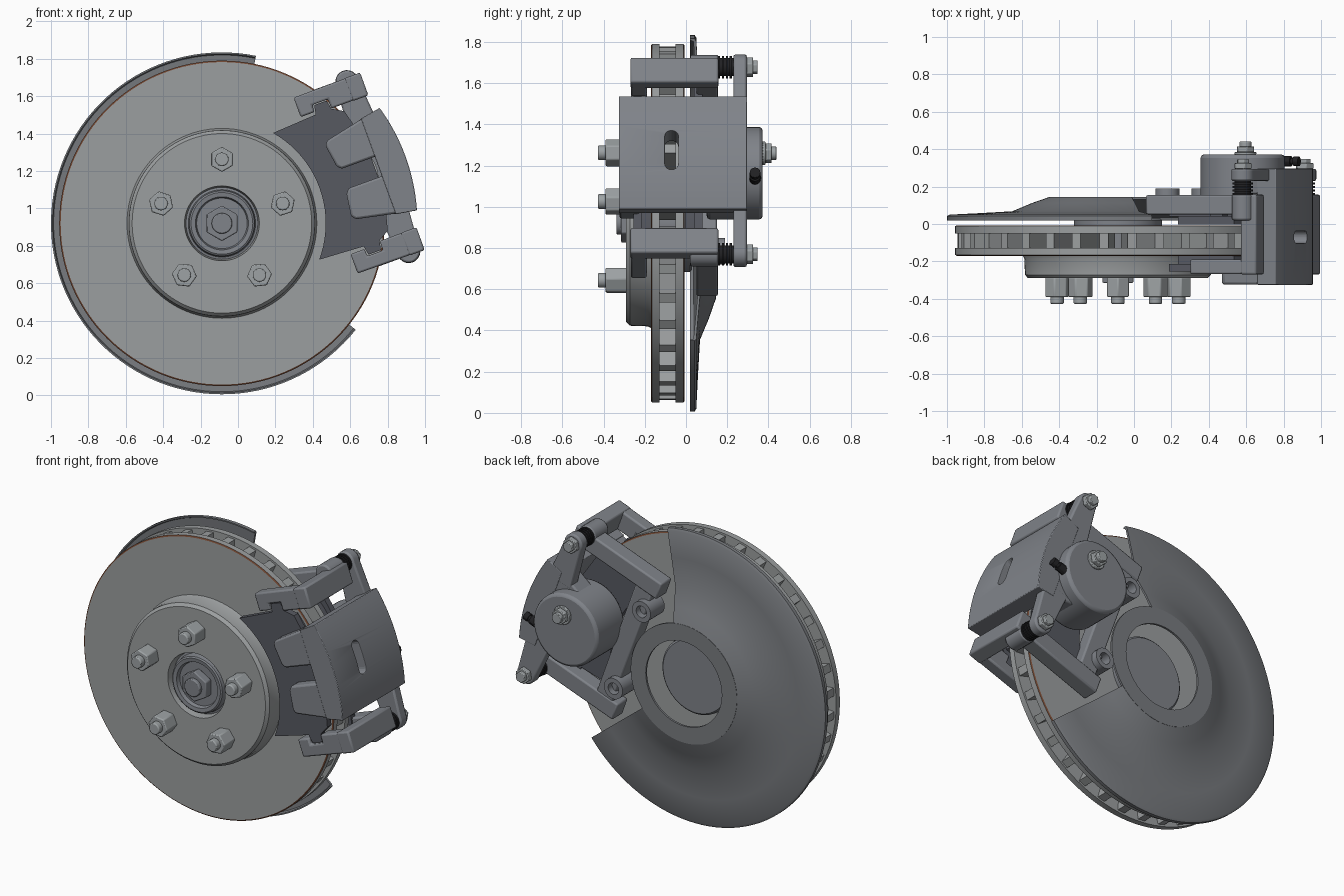
import bpy, bmesh, math
from mathutils import Matrix

if "Cube" in bpy.data.objects:
    bpy.data.objects.remove(bpy.data.objects["Cube"])

CENTRE = (-0.086, 0, 0.92)      # wheel axis, running along y
TILT = math.radians(20)         # caliper sits 20 degrees above +x


def material(name, r, g, b):
    m = bpy.data.materials.new(name)
    m.diffuse_color = (r, g, b, 1)
    m.use_nodes = True
    m.node_tree.nodes["Principled BSDF"].inputs["Base Color"].default_value = m.diffuse_color
    return m


STEEL = material("machined_steel", 0.33, 0.345, 0.35)
CAST = material("cast_grey", 0.215, 0.228, 0.252)
SHEET = material("sheet_grey", 0.19, 0.2, 0.215)
BOLT = material("bolt_steel", 0.34, 0.365, 0.375)
PAD = material("pad_dark", 0.095, 0.1, 0.12)
RUBBER = material("black_rubber", 0.015, 0.015, 0.017)
RUST = material("rust_brown", 0.16, 0.06, 0.03)


def finish(name, bm, mat, tilted=False, bevel=0):
    bmesh.ops.remove_doubles(bm, verts=bm.verts, dist=1e-5)
    bmesh.ops.recalc_face_normals(bm, faces=bm.faces)
    me = bpy.data.meshes.new(name)
    bm.to_mesh(me)
    bm.free()
    ob = bpy.data.objects.new(name, me)
    bpy.context.collection.objects.link(ob)
    me.materials.append(mat)
    ob.location = CENTRE
    if tilted:
        ob.rotation_euler = (0, -TILT, 0)
    if bevel:
        mod = ob.modifiers.new("bevel", 'BEVEL')
        mod.width, mod.segments, mod.limit_method = bevel, 2, 'ANGLE'
        mod.angle_limit = math.radians(40)
    return ob


def prism(bm, pts, y0, y1):
    """Extrude an outline in the x-z plane along y."""
    a = [bm.verts.new((x, y0, z)) for x, z in pts]
    b = [bm.verts.new((x, y1, z)) for x, z in pts]
    bm.faces.new(a)
    bm.faces.new(b[::-1])
    for i in range(len(pts)):
        j = (i + 1) % len(pts)
        bm.faces.new((a[i], b[i], b[j], a[j]))


def box(bm, x0, x1, y0, y1, z0, z1):
    prism(bm, [(x0, z0), (x1, z0), (x1, z1), (x0, z1)], y0, y1)


def arc(x, z, r, a0, a1, n):
    return [(x + r * math.cos(math.radians(a0 + (a1 - a0) * i / n)),
             z + r * math.sin(math.radians(a0 + (a1 - a0) * i / n))) for i in range(n + 1)]


def cyl(bm, x, z, r, y0, y1, n=24, turn=0):
    prism(bm, arc(x, z, r, turn, turn + 360, n)[:-1], y0, y1)


def lathe(bm, prof, n=96, a0=0, a1=360):
    """Revolve a closed (radius, y) profile about y; partial sweeps get end caps."""
    full = a1 - a0 >= 360
    rings = []
    for i in range(n if full else n + 1):
        a = math.radians(a0 + (a1 - a0) * i / n)
        rings.append([bm.verts.new((r * math.cos(a), y, r * math.sin(a))) for r, y in prof])
    m = len(prof)
    for i in range(n):
        p, q = rings[i], rings[(i + 1) % len(rings)]
        for k in range(m):
            bm.faces.new((p[k], p[(k + 1) % m], q[(k + 1) % m], q[k]))
    if not full:
        bm.faces.new(rings[0])
        bm.faces.new(rings[-1][::-1])


# Ventilated rotor: two plates with rusty chamfers, plus vanes
bm = bmesh.new()
e = 0.008
lathe(bm, [(0.48, -0.17), (0.87 - e, -0.17), (0.87, -0.165), (0.87, -0.128), (0.48, -0.128)], 128)
lathe(bm, [(0.24, -0.05), (0.87, -0.05), (0.87, -0.012), (0.87 - e, -0.007), (0.24, -0.007)], 128)
rotor = finish("rotor_plates", bm, STEEL)
rotor.data.materials.append(RUST)
for p in rotor.data.polygons:
    n, c = p.normal, p.center
    if math.hypot(c.x, c.z) > 0.86 and 0.3 < abs(n.y) < 0.97:
        p.material_index = 1
bm = bmesh.new()
for i in range(36):
    start = len(bm.verts)
    box(bm, 0.45, 0.858, -0.13, -0.048, -0.024, 0.024)
    bm.verts.ensure_lookup_table()
    bmesh.ops.rotate(bm, verts=bm.verts[start:], cent=(0, 0, 0),
                     matrix=Matrix.Rotation(math.radians(10 * i + 5), 3, 'Y'))
finish("rotor_vanes", bm, STEEL)

# Hat, hub recess and rear hub flange
bm = bmesh.new()
lathe(bm, [(0.51, -0.165), (0.5, -0.185), (0.497, -0.272), (0.48, -0.29), (0.2, -0.29),
           (0.192, -0.245), (0.192, -0.165)])
finish("rotor_hat", bm, STEEL)
bm = bmesh.new()
lathe(bm, [(0.2, -0.24), (0.18, -0.245), (0.174, -0.282), (0.165, -0.288), (0.142, -0.285), (0.135, -0.262),
           (0.001, -0.262), (0.001, 0.03), (0.225, 0.03), (0.236, 0.02), (0.236, -0.02), (0.2, -0.02)], 64)
finish("hub", bm, CAST)
bm = bmesh.new()
cyl(bm, 0, 0, 0.095, -0.315, -0.26, 6, 30)
cyl(bm, 0, 0, 0.055, -0.337, -0.31)
finish("axle_nut", bm, CAST, bevel=0.006)

# Five lug nuts
bm = bmesh.new()
for i in range(5):
    a = 90 + 72 * i
    x, z = arc(0, 0, 0.342, a, a, 1)[0]
    cyl(bm, x, z, 0.067, -0.39, -0.285, 6, a)
    cyl(bm, x, z, 0.036, -0.427, -0.385)
finish("lug_nuts", bm, BOLT, bevel=0.006)

# Dust shield with the caliper sector cut away
bm = bmesh.new()
lathe(bm, [(0.265, 0.145), (0.37, 0.145), (0.37, 0.132), (0.265, 0.132)], 72)
lathe(bm, [(0.365, 0.145), (0.46, 0.112), (0.565, 0.068), (0.74, 0.058), (0.9, 0.05), (0.914, 0.042),
           (0.914, 0.02), (0.906, 0.02), (0.9, 0.036), (0.74, 0.046), (0.565, 0.056),
           (0.46, 0.099), (0.365, 0.132)], 80, 78.5, 321.5)
finish("dust_shield", bm, SHEET)

# Caliper, in tilted coordinates: x = radial, z = tangential
outer = arc(0, 0, 1.045, -16.2, 16.2, 14)
bm = bmesh.new()
prism(bm, outer + [(0.89, 0.272), (0.89, -0.272)], -0.325, 0.297)
bridge = finish("caliper_bridge", bm, CAST, True)
bm = bmesh.new()
w = 0.03
prism(bm, [(-0.09 + w + dx, z) for dx, z in arc(0, 0.07, w, 90, 180, 4)]
      + [(-0.09 + w + dx, z) for dx, z in arc(0, -0.07, w, 180, 270, 4)]
      + [(-0.09 - w + 0.02 + dx, z) for dx, z in arc(0.045, -0.07, w, 270, 360, 4)]
      + [(-0.09 - w + 0.02 + dx, z) for dx, z in arc(0.045, 0.07, w, 0, 90, 4)], 0.8, 1.2)
for v in bm.verts:              # turn the window to face radially outward
    v.co = (v.co.y, v.co.x - 0.0125, v.co.z)
cutter = finish("window_cutter", bm, CAST, True)
cutter.hide_render = True
cutter.hide_viewport = True
cut = bridge.modifiers.new("window", 'BOOLEAN')
cut.operation, cut.object, cut.solver = 'DIFFERENCE', cutter, 'EXACT'
mod = bridge.modifiers.new("bevel", 'BEVEL')
mod.width, mod.segments, mod.limit_method = 0.012, 2, 'ANGLE'
mod.angle_limit = math.radians(50)

bm = bmesh.new()
for s in (1, -1):
    prism(bm, [(x, s * z) for x, z in [(0.9, 0.055), (0.7, 0.055), (0.68, 0.08), (0.662, 0.2),
                                       (0.68, 0.224), (0.92, 0.275), (0.96, 0.2), (0.96, 0.055)]],
          -0.323, -0.225)
finish("caliper_fingers", bm, CAST, True, 0.012)
bm = bmesh.new()
prism(bm, [(0.7, -0.2), (0.9, -0.275), (0.96, -0.2), (0.96, 0.2), (0.9, 0.275), (0.7, 0.2)], 0.16, 0.294)
finish("caliper_rear_wall", bm, CAST, True, 0.01)
bm = bmesh.new()
cyl(bm, 0.71, 0, 0.225, 0.1, 0.372, 48)
finish("piston_housing", bm, CAST, True, 0.018)
bm = bmesh.new()
cyl(bm, 0.71, 0, 0.17, 0.06, 0.12, 40)
finish("piston", bm, STEEL, True)

# Sliding arms, guide pins and boots
PX, PZ = 0.887, 0.483
arms, bolts, boots = bmesh.new(), bmesh.new(), bmesh.new()
for s in (1, -1):
    end = arc(PX, PZ, 0.062, -10, 190, 12)
    prism(arms, [(x, s * z) for x, z in end + [(0.80, 0.2), (0.97, 0.2)]], 0.23, 0.295)
    cyl(bolts, PX, s * PZ, 0.05, 0.295, 0.325, 6)
    cyl(bolts, PX, s * PZ, 0.035, 0.32, 0.347, 6)
    cyl(bolts, PX, s * PZ, 0.028, 0.1, 0.3)
    for k in range(4):
        y = 0.155 + k * 0.019
        cyl(boots, PX, s * PZ, 0.055, y, y + 0.011)
        cyl(boots, PX, s * PZ, 0.044, y + 0.01, y + 0.02)
cyl(bolts, 0.757, 0.086, 0.058, 0.37, 0.385)
cyl(bolts, 0.757, 0.086, 0.05, 0.385, 0.415, 6)
cyl(bolts, 0.757, 0.086, 0.032, 0.41, 0.44)
finish("caliper_arms", arms, CAST, True, 0.01)
finish("guide_and_hose_bolts", bolts, BOLT, True, 0.004)
finish("guide_pin_boots", boots, RUBBER, True)

# Bleed screw, pointing radially outward
bm = bmesh.new()
for r, a, b in ((0.028, 0.9, 0.95), (0.018, 0.95, 0.965), (0.026, 0.965, 0.995)):
    cyl(bm, 0.335, -0.1, r, a, b, 12)
for v in bm.verts:
    v.co = (v.co.y, v.co.x, v.co.z)
finish("bleed_screw", bm, RUBBER, True)

# Bracket: legs each side of the rotor, joined over the rim and by a rear beam
bm, ears = bmesh.new(), bmesh.new()
for s in (1, -1):
    z0, z1 = sorted((s * 0.375, s * 0.505))
    box(bm, 0.88, 0.97, -0.27, 0.157, z0, z1)
    leg = [(0.59, 0.5), (0.9, 0.503), (0.9, 0.377), (0.76, 0.377), (0.76, 0.43),
           (0.67, 0.43), (0.67, 0.39), (0.59, 0.39)]
    prism(bm, [(x, s * z) for x, z in leg], -0.268, -0.19)
    z0, z1 = sorted((s * 0.39, s * 0.503))
    box(bm, 0.34, 0.9, 0.05, 0.155, z0, z1)
    cyl(bm, PX, s * PZ, 0.06, 0.02, 0.158)
    # threaded mounting boss, left hollow
    st = len(ears.verts)
    lathe(ears, [(0.065, 0.05), (0.065, 0.19), (0.036, 0.19), (0.036, 0.1), (0.001, 0.1), (0.001, 0.05)], 28)
    ears.verts.ensure_lookup_table()
    bmesh.ops.translate(ears, verts=ears.verts[st:], vec=(0.385, 0, s * 0.285))
box(bm, 0.38, 0.5, 0.05, 0.15, -0.42, 0.42)
finish("caliper_bracket", bm, CAST, True, 0.01)
finish("bracket_mount_bosses", ears, CAST, True)

# Brake pads: backing plates with ears, and friction blocks
bm = bmesh.new()
inner = arc(0, 0, 0.555, -40.5, 40.5, 20)
ear = [(0.67, 0.375), (0.68, 0.425), (0.75, 0.425), (0.76, 0.375), (0.82, 0.34)]
plate = inner + ear + [(0.87, 0.15), (0.87, -0.15)] + [(x, -z) for x, z in reversed(ear)]
block = arc(0, 0, 0.575, -36, 36, 20) + arc(0, 0, 0.85, 23, -23, 12)
for y0, y1, y2 in ((-0.255, -0.215, -0.172), (0.08, 0.04, -0.004)):
    prism(bm, plate, min(y0, y1), max(y0, y1))
    prism(bm, block, min(y1, y2), max(y1, y2))
finish("brake_pads", bm, PAD, True)

# Smooth round surfaces, keep edges crisp
for ob in bpy.context.scene.objects:
    if not ob.hide_viewport:
        ob.select_set(True)
        bpy.context.view_layer.objects.active = ob
bpy.ops.object.shade_smooth_by_angle(angle=math.radians(30))
